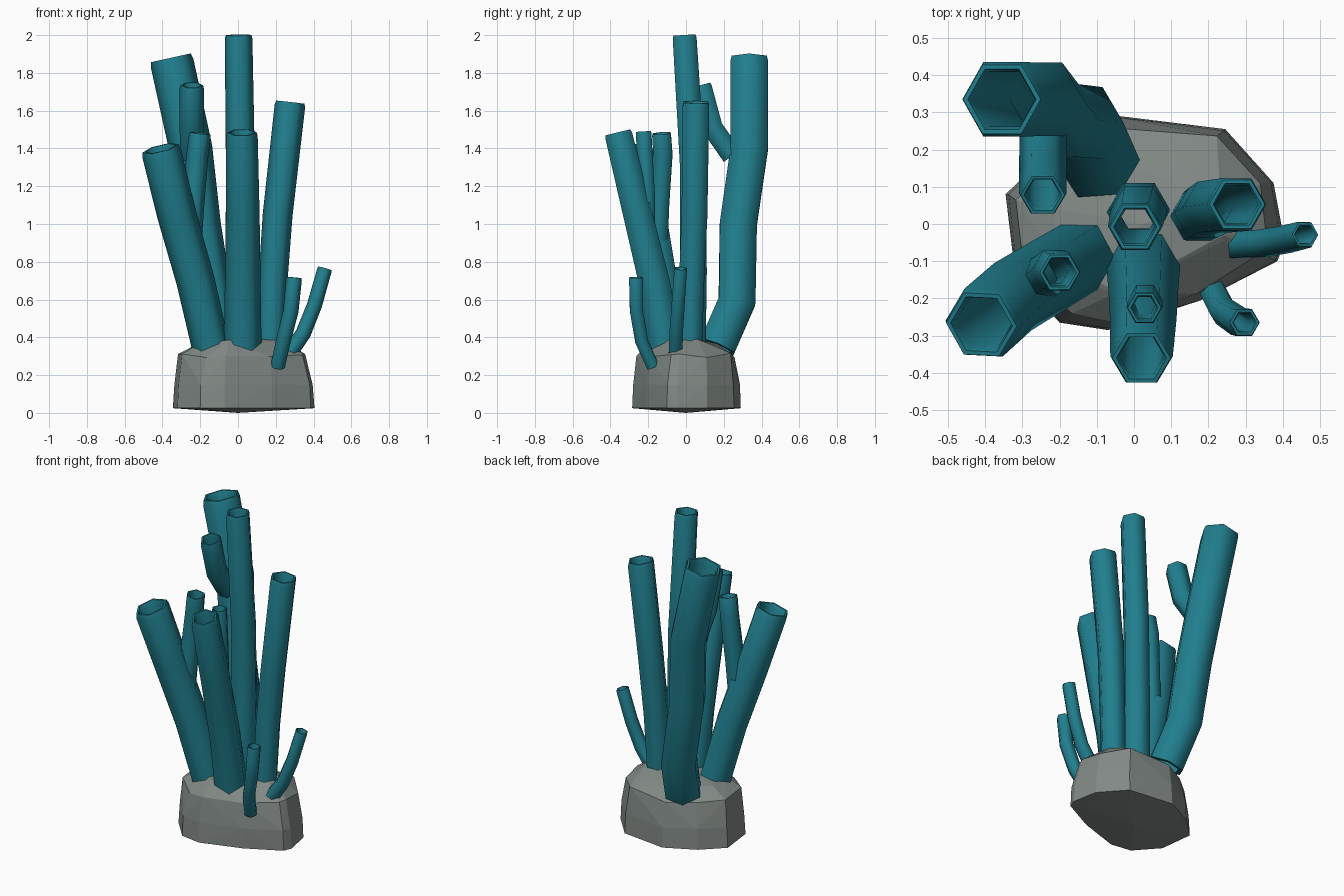
import bpy, bmesh, math, random
from mathutils import Vector

if "Cube" in bpy.data.objects:
    bpy.data.objects.remove(bpy.data.objects["Cube"])

random.seed(4)


def material(name, rgb):
    m = bpy.data.materials.new(name)
    m.diffuse_color = (*rgb, 1)
    m.use_nodes = True
    m.node_tree.nodes["Principled BSDF"].inputs["Base Color"].default_value = m.diffuse_color
    return m


TEAL = material("teal", (0.015, 0.21, 0.27))
ROCK = material("stone", (0.22, 0.25, 0.235))


def finish(bm, name, mat):
    bmesh.ops.recalc_face_normals(bm, faces=bm.faces)
    me = bpy.data.meshes.new(name)
    bm.to_mesh(me)
    bm.free()
    me.materials.append(mat)
    ob = bpy.data.objects.new(name, me)
    bpy.context.collection.objects.link(ob)
    return ob


def tube(name, path, r0, r1):
    """Hollow six-sided tube along a path, open at both ends."""
    pts = [Vector(p) for p in path]
    n = len(pts)
    wall = 0.16 * r1 + 0.003
    bm = bmesh.new()
    dirs = [(pts[min(i + 1, n - 1)] - pts[max(i - 1, 0)]).normalized() for i in range(n)]

    def ring(c, t, r):
        u = Vector((1, 0, 0))
        u = (u - t * u.dot(t)).normalized()
        v = t.cross(u)
        return [bm.verts.new(c + r * (math.cos(a) * u + math.sin(a) * v))
                for a in (k * math.pi / 3 for k in range(6))]

    rad = [r0 + (r1 - r0) * i / (n - 1) for i in range(n)]
    lip = 0.25 * r1
    rows = [ring(pts[i], dirs[i], rad[i]) for i in range(n - 1)]
    rows.append(ring(pts[-1] - dirs[-1] * lip, dirs[-1], r1))
    rows.append(ring(pts[-1], dirs[-1], r1 * 0.93))
    rows.append(ring(pts[-1], dirs[-1], r1 - wall))
    rows.append(ring(pts[-1] - dirs[-1] * lip, dirs[-1], r1 - wall * 1.4))
    rows += [ring(pts[i], dirs[i], rad[i] - wall * 1.4) for i in reversed(range(n - 1))]
    for a, b in zip(rows, rows[1:] + rows[:1]):
        for k in range(6):
            j = (k + 1) % 6
            bm.faces.new((a[k], a[j], b[j], b[k]))
    ob = finish(bm, name, TEAL)
    ob.data.shade_smooth()
    ob.data.set_sharp_from_angle(angle=math.radians(62))
    return ob


# Faceted rock base: hull of shrinking copies of one outline
outline = [(-0.345, 0.08), (-0.22, 0.2), (-0.04, 0.29), (0.245, 0.255), (0.375, 0.11),
           (0.405, -0.05), (0.385, -0.1), (0.18, -0.205), (-0.07, -0.285), (-0.2, -0.265),
           (-0.32, -0.13)]
bm = bmesh.new()
for z, s, jit in ((0.025, 1, 0), (0.15, 0.985, 0.004), (0.305, 0.89, 0.012), (0.375, 0.62, 0.015)):
    for x, y in outline:
        bm.verts.new((x * s + random.uniform(-jit, jit), y * s + random.uniform(-jit, jit),
                      z + random.uniform(-jit, jit)))
bm.verts.new((0.02, 0.0, 0.4))
bm.verts.new((0.0, 0.0, 0.0))
hull = bmesh.ops.convex_hull(bm, input=bm.verts)
bmesh.ops.delete(bm, geom=[v for v in bm.verts if not v.link_faces], context='VERTS')
finish(bm, "rock_base", ROCK)

# Main tubes
tube("center_tube", [(0.01, 0.03, 0.3), (0.015, 0.04, 0.75), (0.013, 0.035, 1.3), (0.003, -0.008, 2.0)],
     0.085, 0.073)
tube("back_left_tube", [(-0.095, 0.165, 0.35), (-0.14, 0.27, 0.59), (-0.205, 0.277, 1.0),
                        (-0.25, 0.335, 1.4), (-0.355, 0.335, 1.88)], 0.112, 0.115)
tube("front_left_tube", [(-0.14, -0.085, 0.33), (-0.225, -0.135, 0.7), (-0.325, -0.195, 1.05),
                         (-0.41, -0.27, 1.4)], 0.1, 0.105)
tube("front_tube", [(0.025, -0.105, 0.33), (0.025, -0.165, 0.68), (0.025, -0.255, 1.05),
                    (0.02, -0.36, 1.485)], 0.1, 0.084)
tube("right_tube", [(0.17, 0.02, 0.33), (0.185, 0.03, 0.7), (0.21, 0.045, 1.05),
                    (0.277, 0.053, 1.645)], 0.075, 0.081)

# Side branches
tube("back_left_branch", [(-0.245, 0.245, 1.36), (-0.245, 0.14, 1.51), (-0.245, 0.078, 1.735)],
     0.063, 0.064)
tube("front_left_branch", [(-0.255, -0.15, 0.86), (-0.238, -0.14, 1.1), (-0.215, -0.122, 1.37),
                           (-0.2, -0.13, 1.48)], 0.06, 0.058)
tube("front_branch", [(0.03, -0.2, 0.8), (0.03, -0.205, 1.15), (0.028, -0.225, 1.49)], 0.045, 0.048)

# Small outer shoots
tube("right_shoot", [(0.275, -0.055, 0.32), (0.345, -0.052, 0.42), (0.405, -0.042, 0.57),
                     (0.46, -0.028, 0.765)], 0.042, 0.039)
tube("front_right_shoot", [(0.21, -0.175, 0.245), (0.24, -0.235, 0.38), (0.28, -0.262, 0.54),
                           (0.297, -0.265, 0.717)], 0.038, 0.042)
